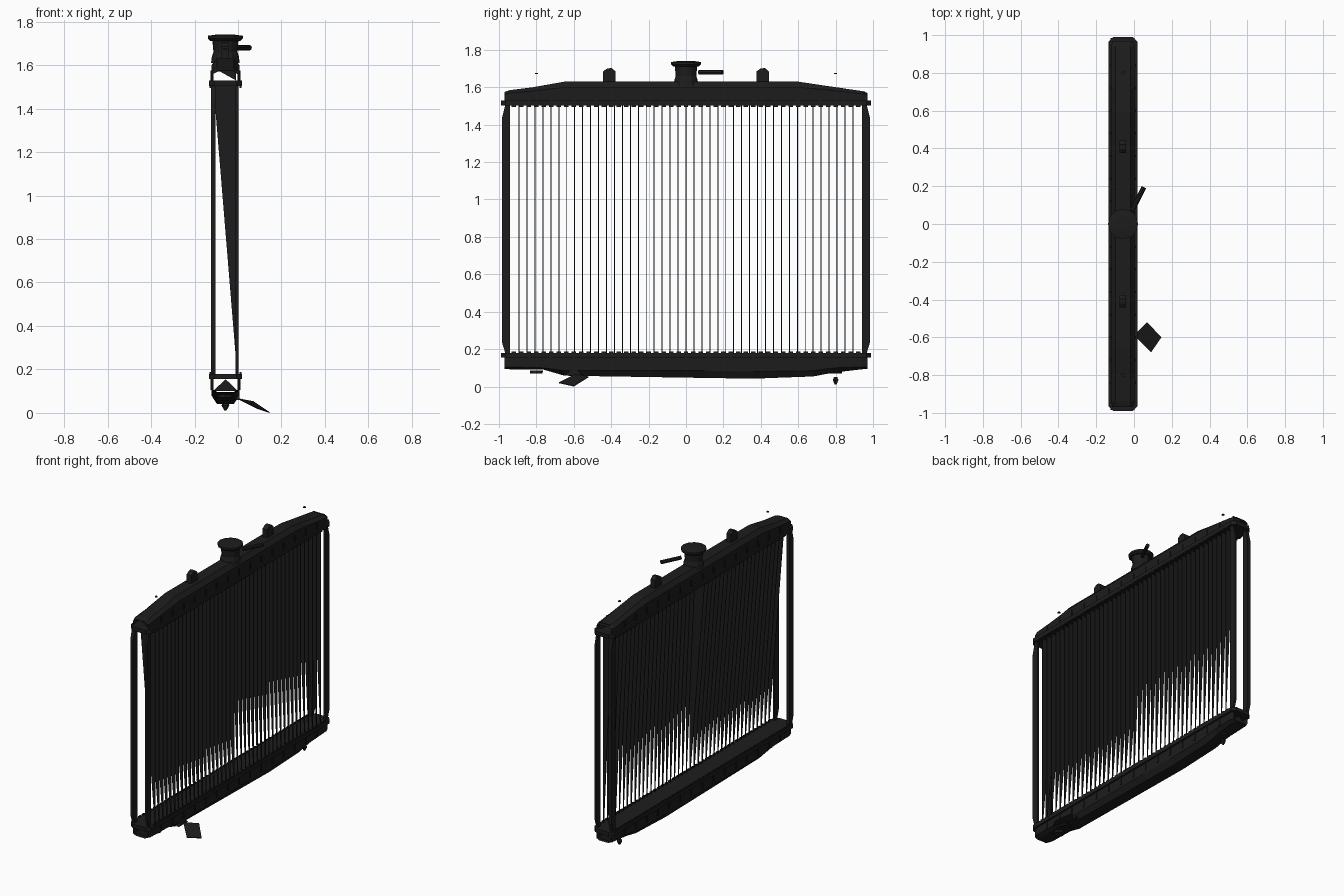
import bpy, bmesh, math
from mathutils import Vector, Matrix

if "Cube" in bpy.data.objects:
    bpy.data.objects.remove(bpy.data.objects["Cube"])

black = bpy.data.materials.new("matte_black")
black.diffuse_color = (0.012, 0.012, 0.012, 1)
black.use_nodes = True
black.node_tree.nodes["Principled BSDF"].inputs["Base Color"].default_value = black.diffuse_color
CX = -0.058                     # middle of the core in x


def finish(name, bm, fix=True):
    if fix:
        bmesh.ops.recalc_face_normals(bm, faces=bm.faces)
    me = bpy.data.meshes.new(name)
    bm.to_mesh(me)
    bm.free()
    me.materials.append(black)
    ob = bpy.data.objects.new(name, me)
    bpy.context.collection.objects.link(ob)
    return ob


def add_box(bm, x0, x1, y0, y1, z0, z1):
    m = Matrix.Translation(((x0 + x1) / 2, (y0 + y1) / 2, (z0 + z1) / 2))
    bmesh.ops.create_cube(bm, size=1, matrix=m @ Matrix.Diagonal((x1 - x0, y1 - y0, z1 - z0, 1)))


def add_prism(bm, pts, offset):
    """Extrude a closed outline by an offset."""
    o = Vector(offset)
    a = [bm.verts.new(p) for p in pts]
    b = [bm.verts.new(Vector(p) + o) for p in pts]
    n = len(a)
    bm.faces.new(a)
    bm.faces.new(b[::-1])
    for i in range(n):
        bm.faces.new((a[i], a[(i + 1) % n], b[(i + 1) % n], b[i]))


def lathe(name, profile, x, y, sides=12):
    bm = bmesh.new()
    rings = [[bm.verts.new((x + r * math.cos(2 * math.pi * i / sides),
                            y + r * math.sin(2 * math.pi * i / sides), z))
              for i in range(sides)] for r, z in profile]
    for a, b in zip(rings, rings[1:]):
        for i in range(sides):
            j = (i + 1) % sides
            bm.faces.new((a[i], a[j], b[j], b[i]))
    bm.faces.new(rings[0])
    bm.faces.new(rings[-1])
    return finish(name, bm)


def tank(name, profile, z_base):
    """Hollow tank, open at both ends: (y, crown height, shoulder height, half width)."""
    bm = bmesh.new()
    rows = []
    for y, zc, zs, w in profile:
        sec = [(-w, z_base), (-w, zs), (-w * 0.62, zc), (w * 0.62, zc), (w, zs), (w, z_base)]
        rows.append([bm.verts.new((CX + x, y, z)) for x, z in sec])
    for a, b in zip(rows, rows[1:]):
        for i in range(5):
            bm.faces.new((a[i], a[i + 1], b[i + 1], b[i]))
    return finish(name, bm)


# Upper and lower tanks
top = [(-0.97, 1.575, 1.56, 0.055), (-0.94, 1.585, 1.57, 0.064), (-0.82, 1.6, 1.58, 0.064),
       (-0.65, 1.63, 1.6, 0.064), (0.6, 1.63, 1.6, 0.064), (0.72, 1.612, 1.59, 0.064),
       (0.94, 1.58, 1.565, 0.064), (0.97, 1.57, 1.56, 0.055)]
tank("upper_tank", top, 1.515)
bottom = [(-0.97, 0.095, 0.105, 0.055), (-0.94, 0.092, 0.105, 0.064), (-0.76, 0.09, 0.1, 0.064),
          (-0.65, 0.058, 0.085, 0.064), (0.1, 0.046, 0.085, 0.064), (0.36, 0.042, 0.08, 0.064),
          (0.68, 0.054, 0.085, 0.064), (0.79, 0.075, 0.1, 0.064), (0.94, 0.092, 0.105, 0.064),
          (0.97, 0.095, 0.105, 0.055)]
tank("lower_tank", bottom, 0.17)

# Triangular gussets in the open tank ends
bm = bmesh.new()
for s in (-1, 1):
    for tri in ([(-0.1, 1.58), (-0.01, 1.58), (-0.01, 1.53)],
                [(-0.115, 0.1), (0, 0.1), (-0.057, 0.155)]):
        add_prism(bm, [(x, s * 0.95, z) for x, z in tri], (0, 0.004, 0))
finish("tank_end_gussets", bm)

# Header flanges with clipped corners
for name, z0, z1 in (("upper_header", 1.503, 1.53), ("lower_header", 0.155, 0.18)):
    bm = bmesh.new()
    w, c, L = 0.076, 0.025, 0.99
    outline = [(-w, -L + c), (-w + c, -L), (w - c, -L), (w, -L + c),
               (w, L - c), (w - c, L), (-w + c, L), (-w, L - c)]
    add_prism(bm, [(CX + x, y, z0) for x, y in outline], (0, 0, z1 - z0))
    finish(name, bm)

# Crimp tabs along both headers and ribs on the tanks
bm = bmesh.new()
for x in (CX - 0.07, CX + 0.07):
    for i in range(-23, 24):
        y = i * 0.04
        add_box(bm, x - 0.004, x + 0.004, y - 0.012, y + 0.012, 1.495, 1.505)
        add_box(bm, x - 0.004, x + 0.004, y - 0.012, y + 0.012, 0.178, 0.188)
finish("crimp_tabs", bm)
bm = bmesh.new()
for s in (-1, 1):
    x = CX + s * 0.066
    for i in range(-7, 8):
        y = i * 0.12
        add_box(bm, x - 0.003, x + 0.003, y - 0.006, y + 0.006, 1.525, 1.575)
        add_box(bm, x - 0.003, x + 0.003, y - 0.006, y + 0.006, 0.105, 0.16)
finish("tank_ribs", bm)

# Core fins: thin wedges, wide at the top and narrowing to the front edge
bm = bmesh.new()
for i in range(-21, 22):
    y = i * 0.0425
    w = 0.113 if y < 0 else 0.066
    add_prism(bm, [(0, y - 0.0025, 0.18), (0, y - 0.0025, 1.505),
                   (-w, y - 0.0025, 1.505), (-0.004, y - 0.0025, 0.18)], (0, 0.005, 0))
finish("core_fins", bm)

# Side posts: a rear and a front strip on each end, clipped at the corners
bm = bmesh.new()
for s in (-1, 1):
    strip = [(0.94, 0.175), (0.965, 0.175), (0.985, 0.24),
             (0.985, 1.43), (0.965, 1.51), (0.94, 1.51)]
    for x, t in ((-0.125, 0.022), (-0.012, 0.014)):
        add_prism(bm, [(x, s * y, z) for y, z in strip], (t, 0, 0))
finish("side_posts", bm)

# Filler neck, cap and overflow pipe
lathe("filler_neck", [(0.066, 1.61), (0.062, 1.64), (0.055, 1.66), (0.06, 1.715)], CX, 0)
lathe("filler_cap", [(0.07, 1.712), (0.08, 1.722), (0.08, 1.735), (0.045, 1.74)], CX, 0)
bm = bmesh.new()
a, b = Vector((-0.01, 0.07, 1.68)), Vector((0.052, 0.195, 1.68))
rot = (b - a).to_track_quat('Z', 'Y').to_matrix().to_4x4()
bmesh.ops.create_cone(bm, cap_ends=True, segments=8, radius1=0.013, radius2=0.013,
                      depth=(b - a).length, matrix=Matrix.Translation((a + b) / 2) @ rot)
finish("overflow_pipe", bm)

# Mounting brackets on the upper tank
bm = bmesh.new()
for s in (-1, 1):
    y = s * 0.41
    add_prism(bm, [(CX - 0.02, y - 0.033, 1.62), (CX - 0.02, y + 0.033, 1.62),
                   (CX - 0.02, y + 0.033, 1.685), (CX - 0.02, y + 0.012, 1.703),
                   (CX - 0.02, y - 0.012, 1.7), (CX - 0.02, y - 0.033, 1.685)], (0.035, 0, 0))
finish("mounting_brackets", bm)

# Locating pins above and below the tanks
for s, side in ((-1, "left"), (1, "right")):
    lathe("upper_pin_" + side, [(0.01, 1.672), (0.01, 1.677)], CX, s * 0.8, 6)
lathe("lower_pin_left", [(0.033, 0.07), (0.035, 0.085)], CX, -0.8, 8)
lathe("lower_pin_collar_right", [(0.033, 0.07), (0.035, 0.085)], CX, 0.8, 8)
lathe("lower_pin_right", [(0.006, 0.012), (0.018, 0.035), (0.01, 0.05)], CX, 0.8, 6)

# Drain flap under the lower tank
bm = bmesh.new()
add_prism(bm, [(0, -0.59, 0.063), (0.07, -0.52, 0.05), (0.145, -0.6, 0.0), (0.09, -0.68, 0.018)],
          (0, 0, 0.004))
finish("drain_flap", bm)
bm = bmesh.new()
add_prism(bm, [(-0.01, -0.65, 0.06), (-0.01, -0.55, 0.06), (-0.01, -0.6, 0.1)], (0.018, 0, 0))
finish("drain_boss", bm)
